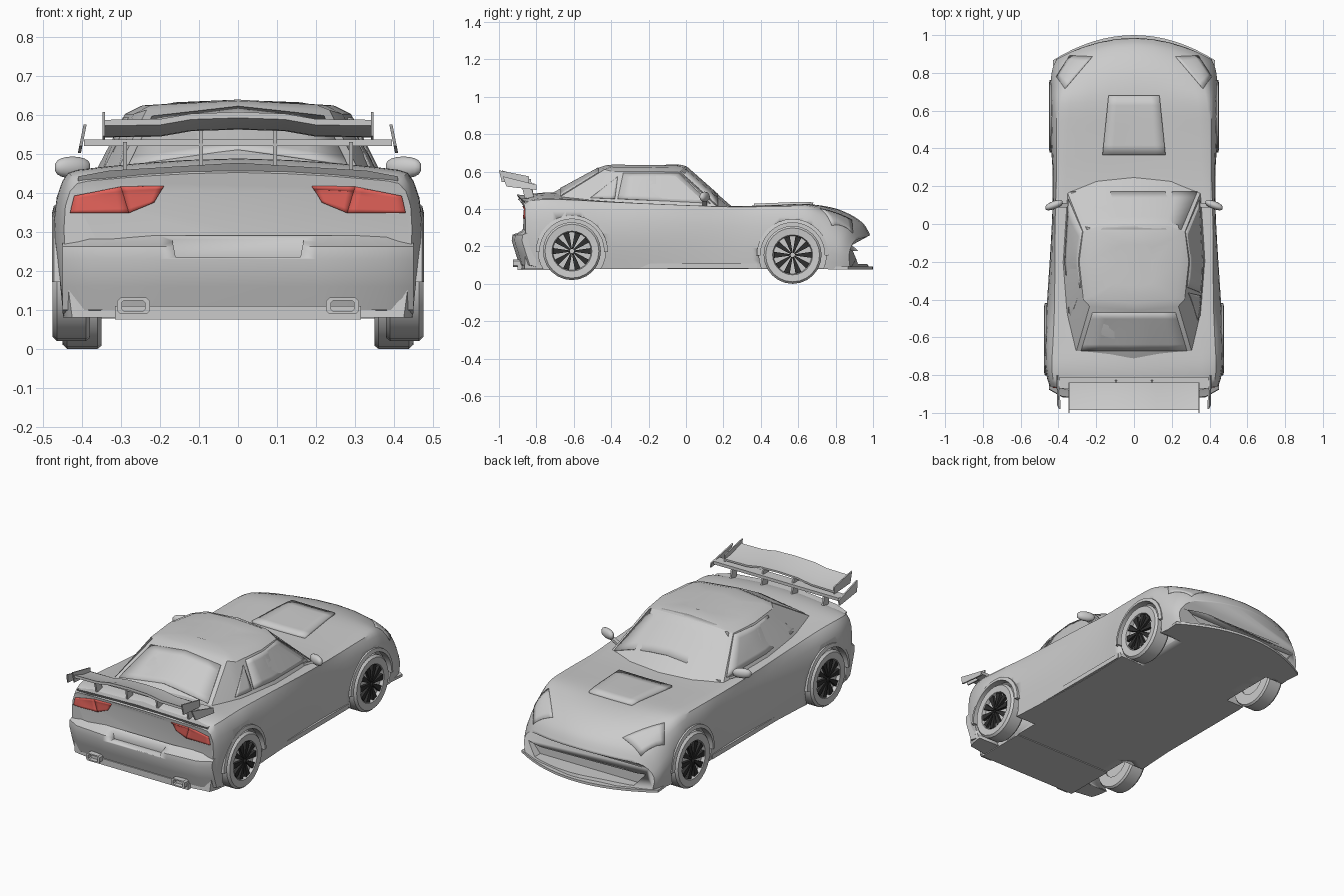
import bpy, bmesh
from math import sin, cos, pi
from mathutils import Vector
from mathutils.bvhtree import BVHTree

if "Cube" in bpy.data.objects:
    bpy.data.objects.remove(bpy.data.objects["Cube"])


def material(name, c):
    m = bpy.data.materials.new(name)
    m.diffuse_color = (*c, 1)
    m.use_nodes = True
    m.node_tree.nodes["Principled BSDF"].inputs["Base Color"].default_value = m.diffuse_color
    return m


RED = material("red_lens", (0.75, 0.12, 0.1))
CLEAR = material("clear_lens", (0.85, 0.85, 0.85))
DARK = material("dark_metal", (0.03, 0.03, 0.03))


def make(name, verts, faces, mat=None, angle=30):
    bm = bmesh.new()
    vs = [bm.verts.new(v) for v in verts]
    for f in faces:
        bm.faces.new([vs[i] for i in f])
    bmesh.ops.recalc_face_normals(bm, faces=bm.faces)
    me = bpy.data.meshes.new(name)
    bm.to_mesh(me)
    bm.free()
    ob = bpy.data.objects.new(name, me)
    bpy.context.collection.objects.link(ob)
    if mat:
        me.materials.append(mat)
    bpy.ops.object.select_all(action='DESELECT')
    ob.select_set(True)
    bpy.context.view_layer.objects.active = ob
    bpy.ops.object.shade_smooth_by_angle(angle=angle * pi / 180)
    return ob


def loft(name, rings, closed=False, mat=None, angle=30):
    n, k = len(rings[0]), len(rings)
    faces = [(i * n + j, i * n + (j + 1) % n, (i + 1) % k * n + (j + 1) % n, (i + 1) % k * n + j)
             for i in range(k if closed else k - 1) for j in range(n)]
    if not closed:
        faces += [tuple(range(n)), tuple(range((k - 1) * n, k * n))]
    return make(name, [p for r in rings for p in r], faces, mat, angle)


def plate(name, yz, x0, x1, mat=None):
    return loft(name, [[(x, y, z) for y, z in yz] for x in (x0, x1)], mat=mat)


def box(name, x0, x1, y0, y1, z0, z1):
    return plate(name, [(y0, z0), (y1, z0), (y1, z1), (y0, z1)], x0, x1)


def spline(pts, n):
    pts = [Vector(p) for p in pts]
    out = []
    for i in range(len(pts) - 1):
        a, b, c, d = pts[max(i - 1, 0)], pts[i], pts[i + 1], pts[min(i + 2, len(pts) - 1)]
        for k in range(n):
            t = k / n
            out.append(b + (c - a) * (t / 2) + (a * 2 - b * 5 + c * 4 - d) * (t * t / 2)
                       + (b * 3 - a - c * 3 + d) * (t ** 3 / 2))
    return out + [pts[-1]]


def cut(ob, cutters):
    for c in cutters:
        m = ob.modifiers.new("cut", 'BOOLEAN')
        m.operation, m.object, m.solver = 'DIFFERENCE', c, 'EXACT'
        c.hide_render = True
    dg = bpy.context.evaluated_depsgraph_get()
    me = bpy.data.meshes.new_from_object(ob.evaluated_get(dg))
    ob.modifiers.clear()
    ob.data = me


def tree(ob):
    return BVHTree.FromPolygons([v.co for v in ob.data.vertices], [p.vertices for p in ob.data.polygons])


def patch(name, bvh, quad, origin, thick, mat=None, n=6):
    """Thin panel projected on a surface; origin(u, v) gives ray start and direction."""
    q = [Vector(p) for p in quad]
    vs = []
    for i in range(n + 1):
        for j in range(n + 1):
            s, t = i / n, j / n
            u, v = q[0].lerp(q[1], s).lerp(q[3].lerp(q[2], s), t)
            o, d = origin(u, v)
            hit = bvh.ray_cast(Vector(o), Vector(d))[0]
            vs.append(hit or bvh.find_nearest(Vector(o) + Vector(d) * 1.1)[0])
    m = n + 1
    ob = make(name, vs, [(i * m + j, i * m + j + 1, i * m + m + j + 1, i * m + m + j)
                         for i in range(n) for j in range(n)], mat)
    sol = ob.modifiers.new("thickness", 'SOLIDIFY')
    sol.thickness, sol.offset = thick * 2, 0
    return ob


def top(u, v): return (u, v, 2), (0, 0, -1)
def back(u, v): return (u, -2, v), (0, 1, 0)


# Body: stations of y, floor half width, widest, shoulder x z, fender x z, centre z
stations = [
    (-.90, .425, .445, .43, .405, .33, .435, .452), (-.85, .44, .46, .44, .425, .36, .455, .475),
    (-.75, .45, .472, .45, .43, .36, .465, .488), (-.60, .455, .475, .445, .43, .35, .455, .48),
    (-.40, .44, .46, .43, .42, .36, .44, .45), (0, .42, .435, .42, .405, .37, .42, .42),
    (.25, .42, .43, .415, .395, .36, .415, .412), (.45, .43, .442, .42, .395, .35, .42, .418),
    (.65, .43, .445, .42, .39, .34, .425, .424), (.78, .43, .442, .41, .365, .32, .40, .408),
    (.88, .425, .44, .395, .33, .30, .36, .37), (.95, .415, .43, .38, .28, .28, .305, .32),
    (.985, .40, .41, .36, .225, .26, .245, .26)]


def bow(x, y):
    f = min(max((y - .55) / .43, 0), 1)
    r = min(max((-.7 - y) / .2, 0), 1)
    return y + (.04 * r - .13 * f * f * (3 - 2 * f)) * (x / .44) ** 2


rings = []
for y, wb, w, ws, zs, xh, zh, zc in spline(stations, 4):
    zb = .08
    half = [(wb, zb), (w, zb + .55 * (zs - zb)), (ws, zs), (xh, zh)]
    sec = spline(half + [(0, zc)] + [(-x, z) for x, z in half[::-1]], 3)
    sec += [Vector((-wb + 2 * wb * i / 10, zb)) for i in range(1, 10)]
    rings.append([(x, bow(x, y), z) for x, z in sec])
body = loft("body", rings, angle=35)

# Rear bumper, bulging at its upper edge
bumper_yz = [(-.87, .29), (-.895, .275), (-.928, .262), (-.932, .23), (-.91, .16), (-.89, .10), (-.85, .09)]
bumper = loft("rear_bumper", [[(x, y + dy, z) for y, z in bumper_yz] for x, dy in
              ((-.45, .055), (-.38, .015), (-.2, 0), (.2, 0), (.38, .015), (.45, .055))])

# Cutters for wheel wells, front intake and plate recess
wheels = [("rear", -.61, .175, .38, .476), ("front", .57, .155, .35, .45)]
cutters = []
for end, wy, wz, xi, xo in wheels:
    for s in (1, -1):
        cutters.append(loft("well_cutter", [[(s * x, wy + .18 * cos(a * pi / 16), wz + .18 * sin(a * pi / 16))
                                             for a in range(32)] for x in (.315, .6)]))
cutters.append(loft("intake_cutter", [[(-.31, y, .105), (.31, y, .105), (.37, y, .175), (-.37, y, .175)]
                                      for y in (.87, 1.1)]))
recess = loft("plate_cutter", [[(-.16, y, .235), (.16, y, .235), (.18, y, .34), (-.18, y, .34)]
                               for y in (-1.1, -.885)])
cut(body, cutters + [recess])
cut(bumper, [recess])
for c in cutters + [recess]:
    bpy.data.objects.remove(c)

# Cabin: half loops at base, roof edge and roof crown
loops = [
    [(0, .26, .40), (.2, .242, .40), (.36, .185, .395), (.385, -.2, .41), (.365, -.5, .42), (.31, -.69, .455), (0, -.735, .475)],
    [(0, .0, .629), (.19, -.012, .62), (.27, -.04, .597), (.29, -.2, .602), (.268, -.4, .602), (.235, -.435, .612), (0, -.46, .624)],
    [(0, -.04, .638), (.16, -.05, .632), (.225, -.07, .62), (.245, -.2, .624), (.225, -.38, .624), (.2, -.4, .626), (0, -.42, .636)]]
rings = [h + [(-x, y, z) for x, y, z in h[-2:0:-1]] for h in loops]
cabin = loft("cabin", rings[:1] + rings[1:] + [[(x * .4, (y + .2) * .6 - .2, .633 + .006 * (1 - abs(x) / .25))
                                              for x, y, z in rings[2]]], angle=25)
body_t, cabin_t = tree(body), tree(cabin)
patch("rear_window", cabin_t, [(-.22, -.468), (.22, -.468), (.28, -.67), (-.28, -.67)], top, .003)
patch("windscreen", cabin_t, [(-.25, -.03), (.25, -.03), (.335, .17), (-.335, .17)], top, .002)
patch("hood_scoop", body_t, [(-.135, .68), (.135, .68), (.167, .365), (-.167, .365)], top, .012)

# Deck lip, diffuser and front splitter
lip = [(-.905, .012), (-.80, .008), (-.80, -.012), (-.89, -.012)]
loft("deck_lip", [[(x, y + dy, z + h) for y, z in lip] for x, h, dy in
     ((-.41, .43, .04), (-.33, .445, .02), (0, .465, 0), (.33, .445, .02), (.41, .43, .04))])
box("rear_diffuser", -.315, .315, -.9, -.6, .075, .11)
xs = [-.43 + .86 * i / 16 for i in range(17)]
outline = [(x, 1 - .14 * (x / .44) ** 2) for x in xs] + [(.42, .76), (-.42, .76)]
loft("front_splitter", [[(x, y, z) for x, y in outline] for z in (.078, .092)])

# Rear wing
foil = [(-.985, .595), (-.90, .568), (-.84, .56), (-.84, .55), (-.90, .552), (-.985, .58)]
loft("wing", [[(x, y, z + h) for y, z in foil] for x, h in
     ((-.345, -.008), (-.2, -.006), (-.12, .008), (0, .012), (.12, .008), (.2, -.006), (.345, -.008))])
box("lower_wing", -.395, .395, -.87, -.81, .52, .537)

for s in (1, -1):
    def side(u, v): return (s * 2, u, v), (-s, 0, 0)

    plate("wing_end", [(-1, .607), (-.985, .545), (-.84, .535), (-.84, .575)], s * .341, s * .348)
    loft("lower_wing_end", [[(s * (x + .2 * (.575 - z)), y, z) for y, z in
                             ((-.98, .575), (-.96, .52), (-.8, .502), (-.8, .53))] for x in (.388, .396)])
    for x, h in ((.095, .56), (.29, .53)):
        plate("wing_strut", [(-.88, h), (-.83, h), (-.81, .45), (-.86, .45)], s * (x - .005), s * (x + .005))

    # Lamps and side glass
    patch("head_lamp", body_t, [(s * .22, .885), (s * .34, .89), (s * .41, .78), (s * .365, .715)], top, .003, CLEAR)
    for q in ([(.43, .348), (.42, .392), (.30, .416), (.28, .348)], [(.28, .348), (.30, .416), (.19, .418), (.215, .375)]):
        patch("tail_lamp", body_t, [(s * x, z) for x, z in q], back, .005, RED)
    patch("door_window", cabin_t, [(-.04, .592), (-.335, .592), (-.365, .455), (.13, .43)], side, .002)
    patch("quarter_window", cabin_t, [(-.365, .575), (-.38, .56), (-.51, .46), (-.38, .455)], side, .002)

    # Mirror: rounded shell on a stalk
    shell = []
    for i in range(9):
        a = pi * (.06 + .88 * i / 8)
        r = sin(a) ** .7
        shell.append([(s * (.424 - .046 * cos(a)), .10 - .015 * -cos(a) + .022 * r * cos(b * pi / 6),
                       .465 + .028 * r * sin(b * pi / 6)) for b in range(12)])
    loft("mirror", shell, angle=60)
    loft("mirror_stalk", [[(s * x, .1 + dy, z + dz) for dy, dz in ((-.012, 0), (.012, 0), (.012, .014), (-.012, .014))]
                          for x, z in ((.35, .415), (.41, .445))])

    # Exhaust tip with hollow end
    loft("exhaust", [[(s * .268 + w * i, y, .11 + h * j) for i, j in ((-1, -.6), (-.8, -1), (.8, -1), (1, -.6), (1, .6), (.8, 1), (-.8, 1), (-1, .6))]
                     for w, h, y in ((.042, .021, -.84), (.042, .021, -.925), (.03, .014, -.925), (.03, .014, -.88))])

    # Side sill
    box("side_sill", s * .40, s * .432, -.40, .38, .082, .108)

    # Wheels with arch lips
    for end, wy, wz, xi, xo in wheels:
        def ring(prof, a): return [(s * x, wy + r * cos(a), wz + r * sin(a)) for x, r in prof]

        prof = [(xi, .09), (xi, .147), (xi + .01, .155), (xo - .012, .155), (xo, .144), (xo - .003, .107), (xo - .03, .10)]
        loft(end + "_tyre", [ring(prof, i * pi / 12) for i in range(24)], True)
        loft(end + "_rim", [[ring([(x, .104)], i * pi / 12)[0] for i in range(24)] for x in (xi + .01, xo - .022)])
        for k in range(10):
            a = k * pi / 5
            sec = [ring([(xo - .006, r)], a + d)[0] for r, d in ((.012, -.3), (.102, -.16), (.102, .16), (.012, .3))]
            loft(end + "_spoke", [sec, [(p[0] - s * .02, p[1], p[2]) for p in sec]], mat=DARK)
        lo, hi = -.02, pi + .02
        lip = [(xo - .04, .172), (xo + .001, .172), (xo - .004, .192), (xo - .04, .192)]
        loft(end + "_arch_lip", [ring(lip, lo + (hi - lo) * i / 16) for i in range(17)])
